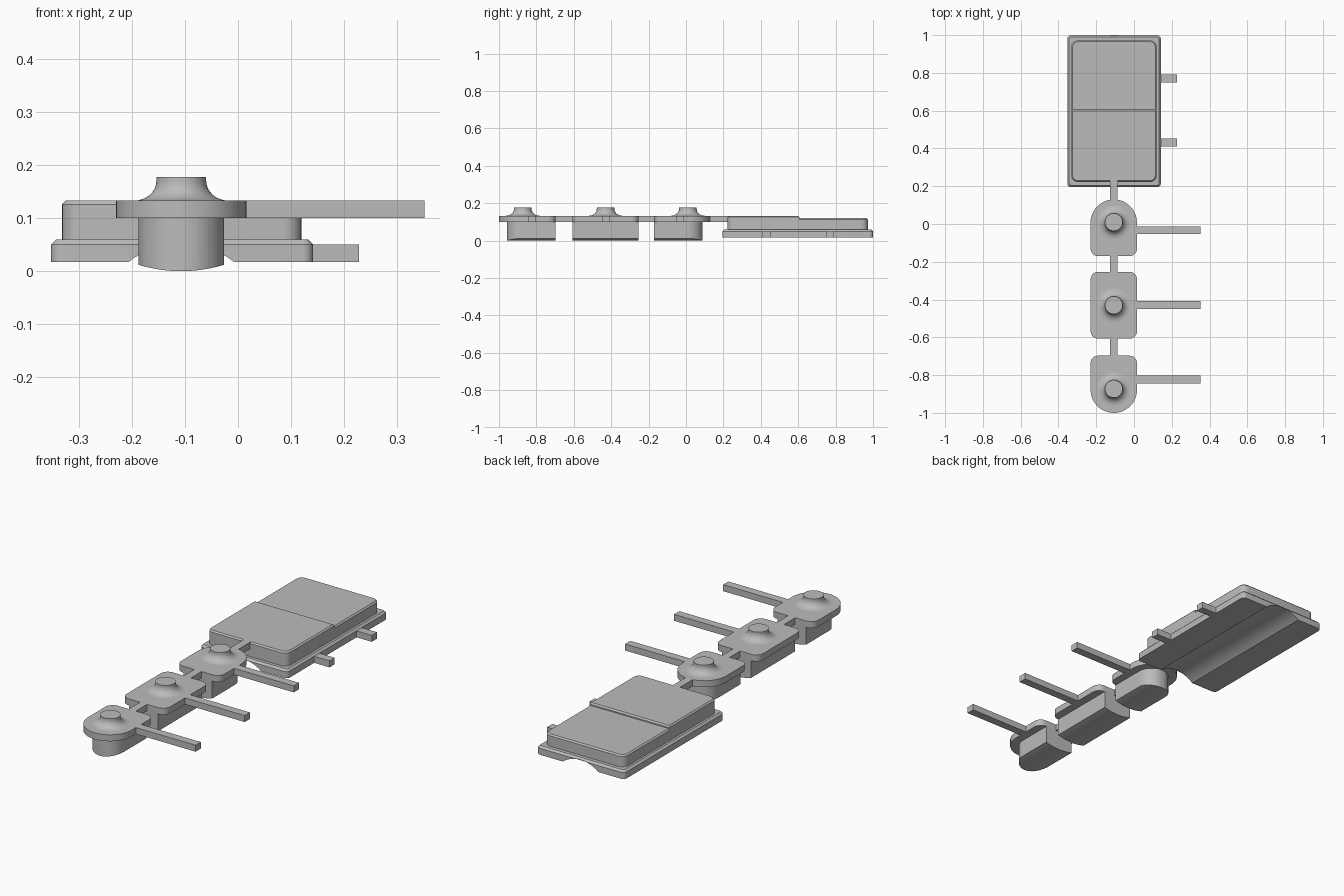
import bpy, bmesh, math

cube = bpy.data.objects.get("Cube")
if cube:
    bpy.data.objects.remove(cube)

grey = bpy.data.materials.new("plain_grey")
grey.use_nodes = True
colour = (0.5, 0.5, 0.5, 1)
grey.diffuse_color = colour
grey.node_tree.nodes["Principled BSDF"].inputs["Base Color"].default_value = colour

AXIS = -0.107            # x of the chain's centre line
ARM_LOW, ARM_TOP = 0.10, 0.133


def finish(name, bm):
    bmesh.ops.remove_doubles(bm, verts=bm.verts, dist=0.0001)
    bmesh.ops.recalc_face_normals(bm, faces=bm.faces)
    mesh = bpy.data.meshes.new(name)
    bm.to_mesh(mesh)
    bm.free()
    mesh.materials.append(grey)
    obj = bpy.data.objects.new(name, mesh)
    bpy.context.collection.objects.link(obj)
    bpy.ops.object.select_all(action='DESELECT')
    obj.select_set(True)
    bpy.context.view_layer.objects.active = obj
    bpy.ops.object.shade_smooth_by_angle(angle=math.radians(25))
    return obj


def outline(x0, x1, y0, y1, r_front, r_back, inset):
    """Rectangle with separate front and back corner radii."""
    pts = []
    for i, (x, y, sx, sy, r) in enumerate([
            (x1, y1, 1, 1, r_back), (x0, y1, -1, 1, r_back),
            (x0, y0, -1, -1, r_front), (x1, y0, 1, -1, r_front)]):
        steps = 12 if r > 0.06 else 6
        cr = max(r - inset, 0)
        cx, cy = x - sx * (inset + cr), y - sy * (inset + cr)
        for k in range(steps + 1):
            a = math.pi / 2 * (i + k / steps)
            pts.append((cx + cr * math.cos(a), cy + cr * math.sin(a)))
    return pts


def slab(name, x, y, z, r_front=0, r_back=0, chamfer=0, under=None, half=0):
    """Extruded outline, optional top chamfer and shaped underside."""
    layers = [(0, z[0]), (0, z[1] - chamfer)]
    if chamfer:
        layers.append((chamfer, z[1]))
    bm = bmesh.new()
    rings = [[bm.verts.new((px, py, h)) for px, py in
              outline(*x, *y, r_front, r_back, inset)] for inset, h in layers]
    n = len(rings[0])
    for a, b in zip(rings, rings[1:]):
        for i in range(n):
            j = (i + 1) % n
            bm.faces.new((a[i], a[j], b[j], b[i]))
    bm.faces.new(rings[0][::-1])
    bm.faces.new(rings[-1])
    bmesh.ops.remove_doubles(bm, verts=bm.verts, dist=0.0001)
    if under:
        cuts = 16
        for k in range(cuts + 1):
            cx = AXIS - half + 2 * half * k / cuts
            bmesh.ops.bisect_plane(bm, geom=bm.verts[:] + bm.edges[:] + bm.faces[:],
                                   plane_co=(cx, 0, 0), plane_no=(1, 0, 0), dist=0.00001)
        for v in bm.verts:
            if abs(v.co.z - z[0]) < 0.0001:
                v.co.z += under(v.co.x - AXIS)
    return finish(name, bm)


def boss(name, y):
    """Round stub with a concave flared foot."""
    foot, top, height = 0.09, 0.047, 0.178
    profile = [(foot, ARM_TOP - 0.004)]
    for k in range(9):
        a = math.pi / 2 * k / 8
        profile.append((foot - (foot - top) * math.sin(a),
                        0.17 - (0.17 - ARM_TOP) * math.cos(a)))
    profile += [(top, height), (0, height)]
    bm = bmesh.new()
    verts = [bm.verts.new((AXIS + r, y, h)) for r, h in profile]
    edges = [bm.edges.new(p) for p in zip(verts, verts[1:])]
    bmesh.ops.spin(bm, geom=verts + edges, cent=(AXIS, y, 0), axis=(0, 0, 1),
                   angle=math.tau, steps=40)
    finish(name, bm)


def crown(dx):
    return 0.012 * (dx / 0.081) ** 2


def groove(dx):
    return math.sqrt(0.16 ** 2 - dx * dx) - math.sqrt(0.0156) if abs(dx) < 0.1 else 0


# Chain of three keys: plate, body underneath, boss and side arm
PW, BW = 0.123, 0.081
keys = [("rear", -0.17, 0.13, False, True, 0.01, -0.033),
        ("middle", -0.607, -0.253, False, False, -0.43, -0.428),
        ("front", -1.0, -0.697, True, False, -0.873, -0.823)]
for name, y0, y1, round_front, round_back, boss_y, arm_y in keys:
    slab(name + "_plate", (AXIS - PW, AXIS + PW), (y0, y1), (ARM_LOW, ARM_TOP),
         PW if round_front else 0.04, PW if round_back else 0.04)
    inset = PW - BW
    slab(name + "_body", (AXIS - BW, AXIS + BW),
         (y0 + inset * round_front, y1 - inset * round_back), (0, ARM_LOW + 0.002),
         BW if round_front else 0, BW if round_back else 0, under=crown, half=BW)
    boss(name + "_boss", boss_y)
    slab(name + "_arm", (AXIS + PW - 0.01, 0.352), (arm_y - 0.021, arm_y + 0.021),
         (ARM_LOW, ARM_TOP))

# Narrow links along the centre line
for name, y0, y1 in [("rear_link", 0.12, 0.24), ("middle_link", -0.26, -0.16),
                     ("front_link", -0.705, -0.6)]:
    slab(name, (AXIS - 0.02, AXIS + 0.02), (y0, y1), (ARM_LOW, ARM_TOP))

# Base with chamfered rim and a lengthwise groove underneath
slab("base", (-0.353, 0.142), (0.195, 1.0), (0.017, 0.06), 0.02, 0.02,
     chamfer=0.01, under=groove, half=0.1)

# Stepped cover: high front half, lower back half
slab("cover_front", (-0.332, 0.12), (0.222, 0.606), (0.055, 0.133), 0.035, 0, chamfer=0.007)
slab("cover_back", (-0.332, 0.12), (0.59, 0.972), (0.055, 0.12), 0, 0.035, chamfer=0.007)

# Side pegs on the base
for name, y in [("front_peg", 0.431), ("back_peg", 0.771)]:
    slab(name, (0.13, 0.228), (y - 0.021, y + 0.021), (0.017, 0.05))
